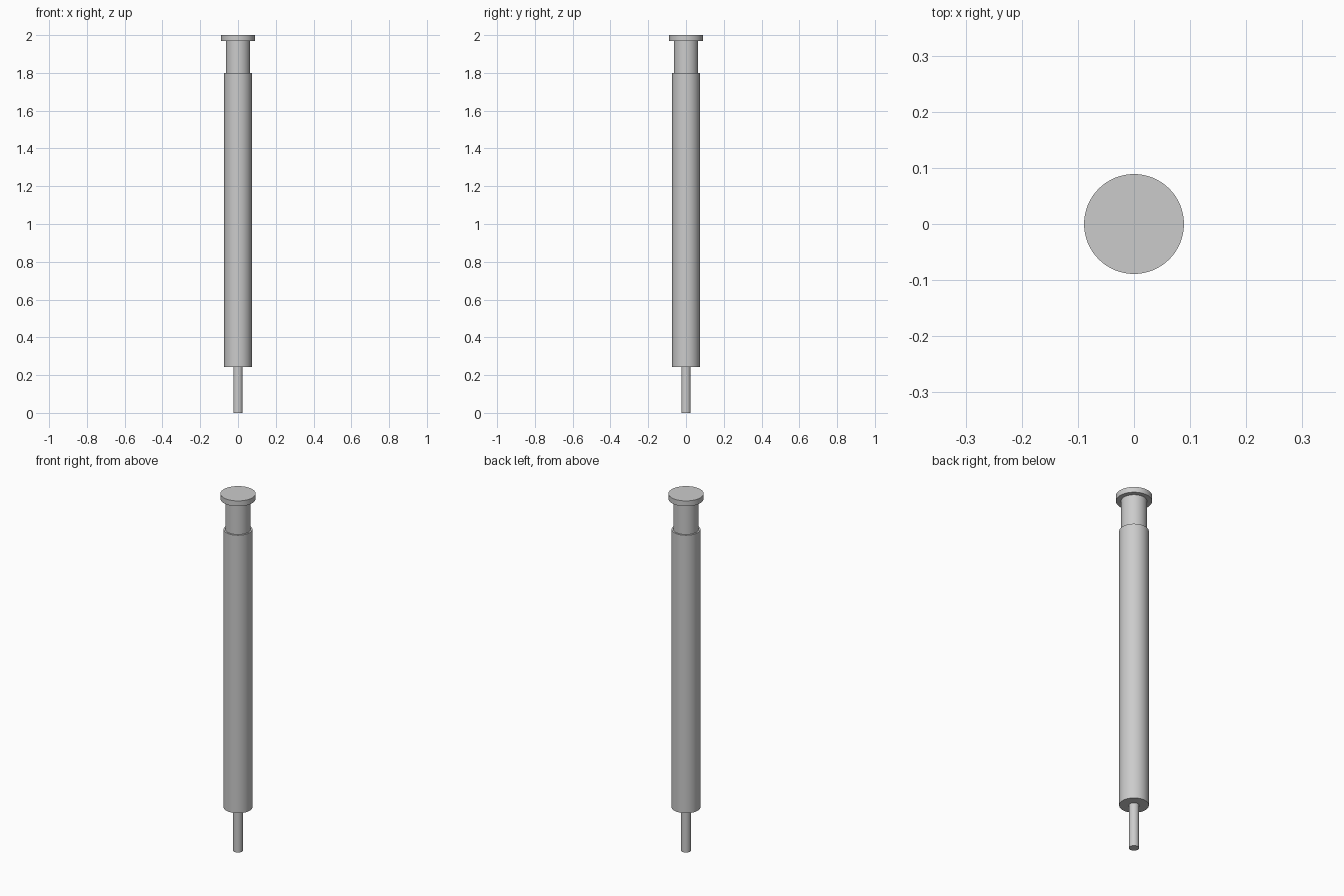
import bpy
import math

cube = bpy.data.objects.get("Cube")
if cube:
    bpy.data.objects.remove(cube, do_unlink=True)

# Single plain grey material
GREY = (0.6, 0.6, 0.6, 1.0)
metal = bpy.data.materials.new("plain grey")
metal.use_nodes = True
metal.diffuse_color = GREY
metal.node_tree.nodes["Principled BSDF"].inputs["Base Color"].default_value = GREY


def cylinder(name, radius, bottom, top):
    """Upright capped cylinder on the z axis, smooth sides with sharp rims."""
    bpy.ops.mesh.primitive_cylinder_add(
        vertices=64, radius=radius, depth=top - bottom,
        location=(0, 0, (bottom + top) / 2))
    part = bpy.context.object
    part.name = name
    part.data.materials.append(metal)
    bpy.ops.object.shade_smooth_by_angle(angle=math.radians(30))
    return part


# Stacked parts, from the thin tip up to the flanged head
cylinder("tip_pin", 0.025, 0.0, 0.243)
cylinder("main_barrel", 0.073, 0.243, 1.80)
cylinder("upper_neck", 0.064, 1.80, 1.97)
cylinder("head_flange", 0.089, 1.97, 2.0)
